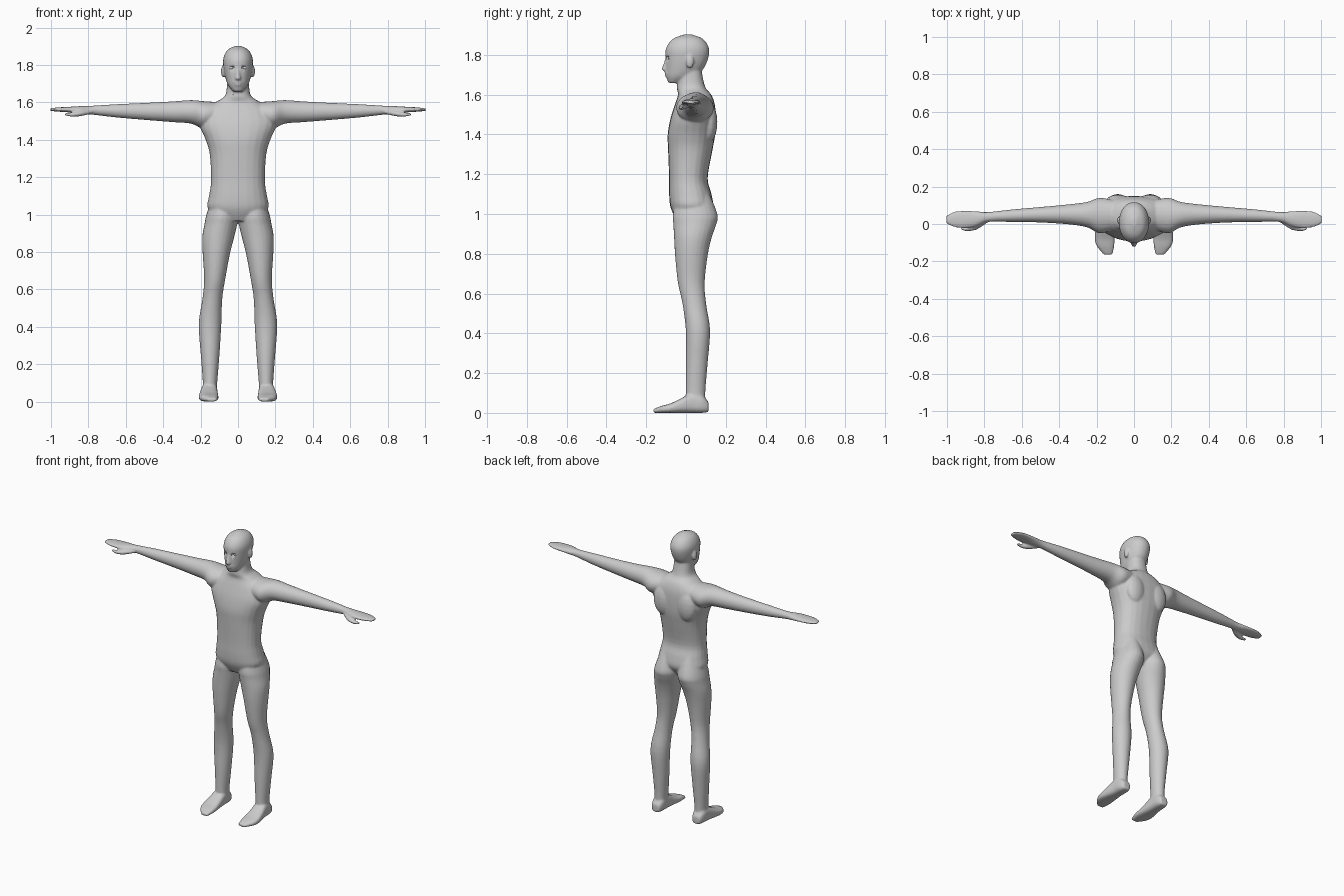
import bpy, bmesh, math
from mathutils import Vector, Matrix

if "Cube" in bpy.data.objects:
    bpy.data.objects.remove(bpy.data.objects["Cube"])

skin = bpy.data.materials.new("plain grey")
skin.diffuse_color = (0.6, 0.6, 0.6, 1)
skin.use_nodes = True
skin.node_tree.nodes["Principled BSDF"].inputs["Base Color"].default_value = skin.diffuse_color

AXES = {"z": (2, 0, 1), "x": (0, 1, 2), "y": (1, 0, 2)}


def refine(rows, steps=4):
    """Smooth the stations with a spline through all of them."""
    out = []
    for i in range(len(rows) - 1):
        p = [rows[max(0, min(len(rows) - 1, i + k))] for k in (-1, 0, 1, 2)]
        for s in range(steps):
            t = s / steps
            out.append([0.5 * (2 * b + (c - a) * t + (2 * a - 5 * b + 4 * c - d) * t * t
                               + (3 * b - a - 3 * c + d) * t ** 3) for a, b, c, d in zip(*p)])
    return out + [list(rows[-1])]


def loft(bm, axis, rows, mirror=False, power=2.0, n=24):
    """Closed tube; each row is (position, a min, a max, b min, b max)."""
    t, a, b = AXES[axis]
    for side in ((1, -1) if mirror else (1,)):
        rings = []
        for pos, a0, a1, b0, b1 in refine(rows):
            ring = []
            for k in range(n):
                c, s = math.cos(math.tau * k / n), math.sin(math.tau * k / n)
                v = [0, 0, 0]
                v[t] = pos
                v[a] = (a0 + a1) / 2 + (a1 - a0) / 2 * math.copysign(abs(c) ** (2 / power), c)
                v[b] = (b0 + b1) / 2 + (b1 - b0) / 2 * math.copysign(abs(s) ** (2 / power), s)
                v[0] *= side
                ring.append(bm.verts.new(v))
            rings.append(ring)
        for r, q in zip(rings, rings[1:]):
            for k in range(n):
                bm.faces.new((r[k], r[(k + 1) % n], q[(k + 1) % n], q[k]))
        bm.faces.new(rings[0])
        bm.faces.new(rings[-1])


def blob(bm, centre, radii, mirror=False):
    for side in ((1, -1) if mirror else (1,)):
        m = Matrix.Translation((centre[0] * side, centre[1], centre[2])) @ Matrix.Diagonal((*radii, 1))
        bmesh.ops.create_uvsphere(bm, u_segments=16, v_segments=10, radius=1, matrix=m)


def finish(bm, name):
    bmesh.ops.recalc_face_normals(bm, faces=bm.faces)
    mesh = bpy.data.meshes.new(name)
    bm.to_mesh(mesh)
    bm.free()
    mesh.materials.append(skin)
    obj = bpy.data.objects.new(name, mesh)
    bpy.context.collection.objects.link(obj)
    return obj


bm = bmesh.new()

# torso and neck
loft(bm, "z", [(z, -w, w, f, k) for z, w, f, k in (
    (.965, .08, -.045, .09), (1.03, .16, -.077, .135), (1.10, .155, -.085, .128),
    (1.18, .144, -.085, .109), (1.32, .151, -.09, .133), (1.40, .173, -.092, .147),
    (1.48, .205, -.078, .15), (1.55, .185, -.056, .145), (1.60, .12, -.04, .127),
    (1.635, .07, -.046, .098), (1.70, .058, -.035, .082), (1.75, .055, -.03, .075))], power=2.3)
blob(bm, (.085, .115, 1.46), (.07, .043, .1), True)   # shoulder blades

# head
loft(bm, "z", [(z, -w, w, f, k) for z, w, f, k in (
    (1.658, .026, -.088, -.03), (1.69, .052, -.099, .04), (1.73, .067, -.101, .088),
    (1.78, .077, -.102, .111), (1.825, .08, -.102, .117), (1.86, .07, -.086, .103),
    (1.885, .05, -.058, .077), (1.902, .014, -.01, .03))], power=2.1)
blob(bm, (.08, .02, 1.765), (.011, .02, .033), True)  # ears
# nose and lips
loft(bm, "z", [(1.718, -.014, .014, -.108, -.08), (1.727, -.017, .017, -.123, -.08),
               (1.75, -.011, .011, -.115, -.08), (1.785, -.008, .008, -.103, -.08)])
blob(bm, (0, -.096, 1.708), (.025, .012, .006))
blob(bm, (0, -.094, 1.694), (.021, .012, .007))

# arms with mitten hands and thumbs
loft(bm, "x", [(.08, -.02, .12, 1.50, 1.60), (.18, -.05, .14, 1.46, 1.606),
               (.25, -.018, .118, 1.486, 1.612), (.35, -.002, .105, 1.494, 1.605),
               (.50, .008, .091, 1.506, 1.597), (.65, .011, .078, 1.519, 1.59),
               (.78, .011, .064, 1.534, 1.582), (.84, -.012, .068, 1.539, 1.58),
               (.90, -.022, .072, 1.546, 1.576), (.96, -.017, .066, 1.55, 1.573),
               (1.003, .002, .045, 1.554, 1.568)], True)
loft(bm, "x", [(.78, .01, .035, 1.54, 1.56), (.84, -.03, .005, 1.526, 1.553),
               (.89, -.038, -.012, 1.523, 1.545), (.925, -.033, -.017, 1.53, 1.543)], True)

# legs
loft(bm, "z", [(1.12, .02, .13, -.04, .11), (1.0, .001, .169, -.066, .158),
               (.95, .004, .179, -.064, .153), (.88, .02, .191, -.06, .129),
               (.79, .043, .189, -.055, .109), (.655, .068, .181, -.041, .094),
               (.55, .084, .19, -.018, .101), (.415, .089, .21, -.001, .121),
               (.25, .099, .199, -.001, .109), (.10, .111, .188, -.001, .097),
               (.03, .115, .19, .0, .1)], True)
# feet
loft(bm, "y", [(-.163, .115, .162, 0, .02), (-.12, .106, .198, 0, .036),
               (-.08, .104, .21, 0, .047), (-.03, .107, .206, 0, .07),
               (.03, .11, .196, 0, .1), (.08, .112, .192, 0, .09),
               (.113, .125, .178, .004, .055)], True, power=2.8)

body = finish(bm, "body")

# eye sockets
bm = bmesh.new()
blob(bm, (.036, -.097, 1.785), (.018, .016, .009), True)
sockets = finish(bm, "socket_cutter")
sockets.hide_render = True

# fuse the parts into one skin, then cut the sockets
remesh = body.modifiers.new("fuse", "REMESH")
remesh.mode = "VOXEL"
remesh.voxel_size = 0.006
remesh.use_smooth_shade = True
smooth = body.modifiers.new("blend", "SMOOTH")
smooth.factor = 0.5
smooth.iterations = 5
decimate = body.modifiers.new("reduce", "DECIMATE")
decimate.ratio = 0.3
cut = body.modifiers.new("sockets", "BOOLEAN")
cut.operation = "DIFFERENCE"
cut.object = sockets

bpy.context.view_layer.objects.active = body
for name in [m.name for m in body.modifiers]:
    bpy.ops.object.modifier_apply(modifier=name)
bpy.data.objects.remove(sockets)

# eyeballs
bm = bmesh.new()
blob(bm, (.036, -.078, 1.785), (.013, .011, .01), True)
eyes = finish(bm, "eyes")

# stand on the floor and shade smoothly
low = min(v.co.z for v in body.data.vertices)
for obj in (body, eyes):
    obj.data.transform(Matrix.Translation((0, 0, -low)))
    obj.data.polygons.foreach_set("use_smooth", [True] * len(obj.data.polygons))
